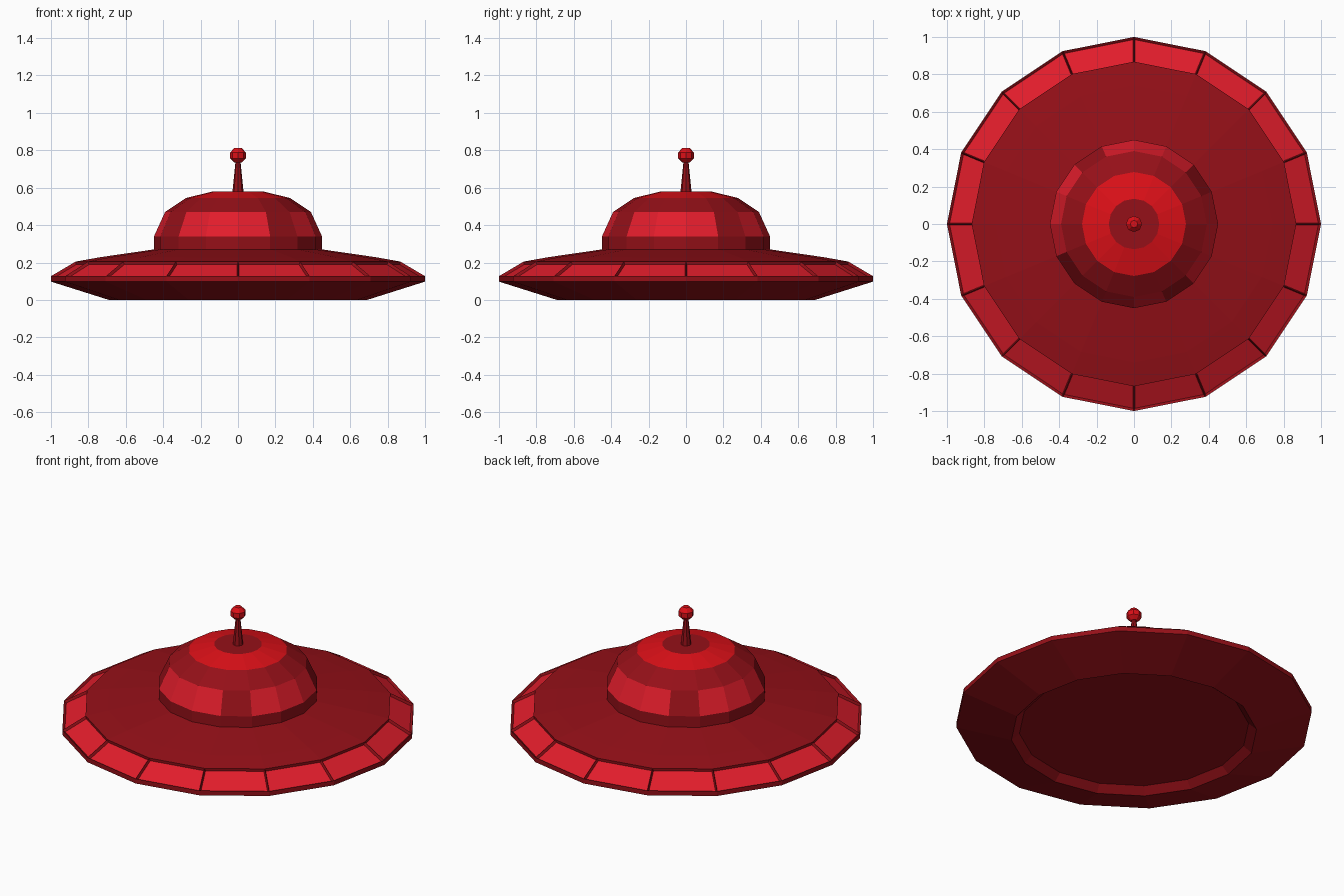
import bpy, bmesh
from math import cos, sin, tau

if "Cube" in bpy.data.objects:
    bpy.data.objects.remove(bpy.data.objects["Cube"])


def material(name, rgb):
    m = bpy.data.materials.new(name)
    m.diffuse_color = (*rgb, 1)
    m.use_nodes = True
    m.node_tree.nodes["Principled BSDF"].inputs["Base Color"].default_value = m.diffuse_color
    return m


BODY = material("dark_red", (0.30, 0.005, 0.009))
GLASS = material("window_red", (0.75, 0.012, 0.024))
BRIGHT = material("bright_red", (0.72, 0.005, 0.009))


def lathe(profile, sides, caps=True):
    """Turn an upward (radius, z) profile; returns bmesh and its bands of faces."""
    bm = bmesh.new()
    rings = [[bm.verts.new((r * cos(tau * i / sides), r * sin(tau * i / sides), z))
              for i in range(sides)] for r, z in profile]
    bands = []
    for a, b in zip(rings, rings[1:]):
        bands.append([bm.faces.new((a[i], a[(i + 1) % sides], b[(i + 1) % sides], b[i]))
                      for i in range(sides)])
    if caps:
        bm.faces.new(rings[0][::-1])
        bm.faces.new(rings[-1])
    return bm, bands


def finish(bm, name, *mats):
    me = bpy.data.meshes.new(name)
    bm.to_mesh(me)
    bm.free()
    for m in mats:
        me.materials.append(m)
    ob = bpy.data.objects.new(name, me)
    bpy.context.collection.objects.link(ob)
    return ob


# Saucer hull with recessed underside and a light panel in every rim facet
bm, bands = lathe([(0.645, 0.04), (0.69, 0), (1, 0.098), (1, 0.127),
                   (0.868, 0.205), (0.74, 0.228), (0.45, 0.27)], 16)
rim = bands[3]
bmesh.ops.inset_individual(bm, faces=rim, thickness=0.033, use_even_offset=True)
bmesh.ops.inset_individual(bm, faces=rim, thickness=0.007, depth=-0.015,
                           use_even_offset=True)
for f in rim:
    f.material_index = 1
finish(bm, "saucer_hull", BODY, GLASS)

# Cabin dome: four windows of three facets each, bright ring on the roof
bm, bands = lathe([(0.45, 0.265), (0.45, 0.338), (0.39, 0.47), (0.278, 0.545),
                   (0.135, 0.58)], 16)
panes = [f for i, f in enumerate(bands[1]) if i % 4 != 1]
bmesh.ops.inset_region(bm, faces=panes, thickness=0.012, depth=-0.022,
                       use_boundary=True, use_even_offset=True)
for f in panes:
    f.material_index = 1
for f in bands[3]:
    f.material_index = 2
finish(bm, "cabin_dome", BODY, GLASS, BRIGHT)

# Antenna mast and its tip
bm, _ = lathe([(0.03, 0.575), (0.013, 0.745)], 8)
finish(bm, "antenna_mast", BODY)
bm, _ = lathe([(0.02, 0.735), (0.043, 0.757), (0.043, 0.787), (0.02, 0.812)], 8)
finish(bm, "antenna_tip", BRIGHT)
